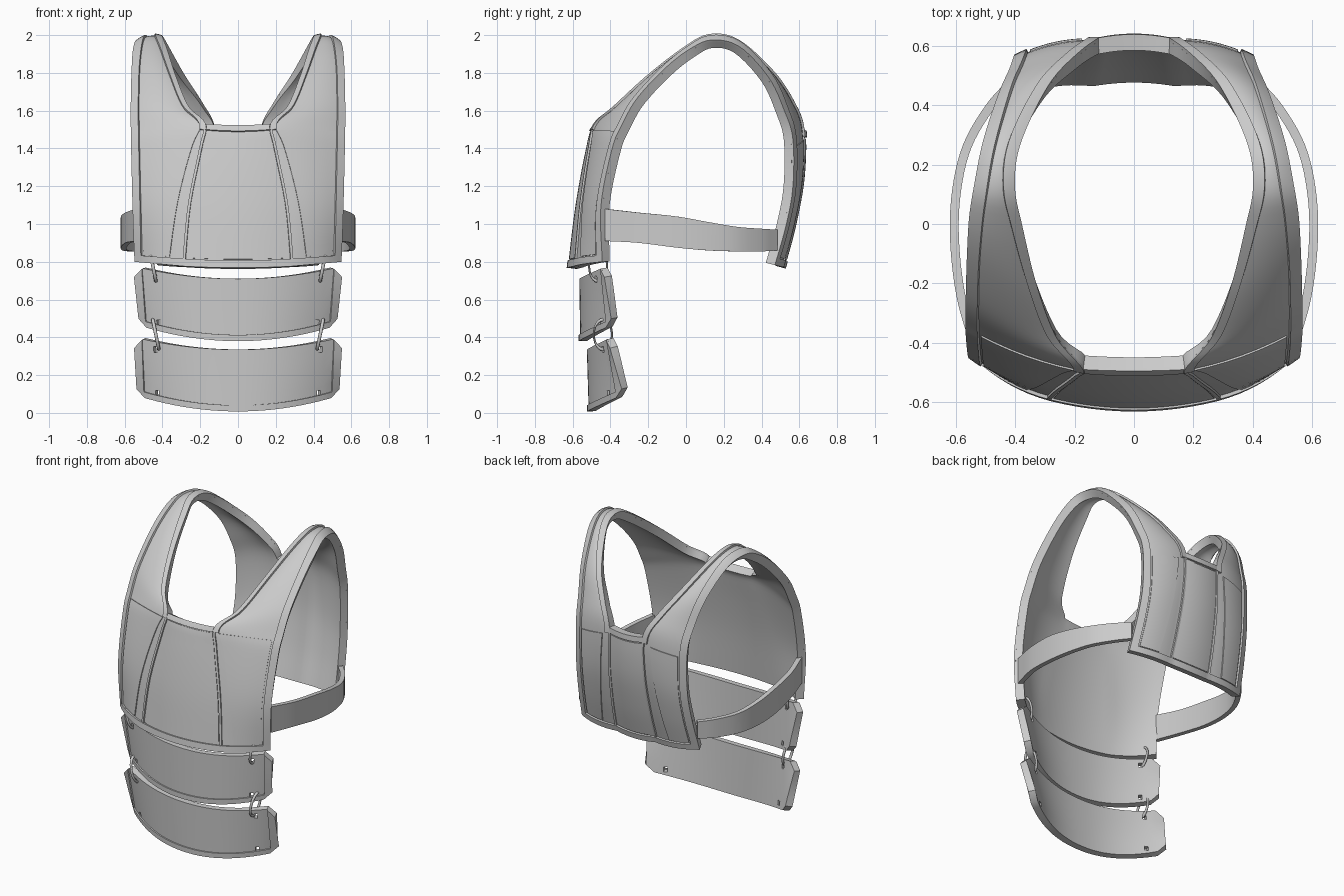
import bpy, bmesh, math
from mathutils import Vector as V

if "Cube" in bpy.data.objects:
    bpy.data.objects.remove(bpy.data.objects["Cube"])

# Vest stations: inner (neck side) and outer (armhole side) points,
# running from front hem over the shoulder to back hem
INNER = [(.28, -.585, .775), (.25, -.555, 1.1), (.19, -.51, 1.4), (.17, -.48, 1.525), (.26, -.38, 1.61),
         (.33, -.2, 1.77), (.38, 0, 1.92), (.405, .13, 1.985), (.385, .27, 1.955), (.29, .46, 1.79),
         (.19, .565, 1.64), (.12, .615, 1.5), (.12, .61, 1.25), (.13, .565, 1.0), (.14, .505, .775)]
OUTER = [(.54, -.435, .80), (.552, -.44, 1.1), (.56, -.38, 1.4), (.562, -.33, 1.52), (.562, -.25, 1.66),
         (.558, -.1, 1.82), (.55, .03, 1.92), (.53, .14, 1.965), (.50, .28, 1.93), (.45, .43, 1.77),
         (.415, .51, 1.6), (.40, .555, 1.45), (.40, .555, 1.2), (.41, .52, 1.0), (.425, .46, .785)]
# Side belt: x, y, bottom z, top z
BELT = [(.545, -.43, .91, 1.08), (.597, -.25, .90, 1.06), (.62, -.05, .875, 1.04), (.612, .12, .86, 1.01),
        (.575, .27, .855, .985), (.50, .40, .855, .975), (.425, .485, .86, .97)]


def spline(pts, s):
    """Smooth interpolation through points, one unit of s per point."""
    n = len(pts) - 1
    s = min(max(s, 0), n)
    i = min(int(s), n - 1)
    t = s - i
    p = [V(pts[min(max(k, 0), n)]) for k in (i - 1, i, i + 1, i + 2)]
    if i == 0:
        p[0] = 2 * p[1] - p[2]
    if i == n - 1:
        p[3] = 2 * p[2] - p[1]
    return .5 * (2 * p[1] + (p[2] - p[0]) * t + (2 * p[0] - 5 * p[1] + 4 * p[2] - p[3]) * t * t
                 + (3 * p[1] - p[0] - 3 * p[2] + p[3]) * t ** 3)


def width(s):
    return (spline(OUTER, s) - spline(INNER, s)).length


def vest(s, u):
    """Vest surface: u -1..0 is the centre panel, 0..1 the side panel and strap."""
    a, b = spline(INNER, s), spline(OUTER, s)
    if u < 0:
        w = 1 + u
        c = -.035 + .01 * s if s < 7 else .012
        return V((a.x * w, a.y + c * (1 - w * w), a.z - .008 * (1 - w * w)))
    mid = lambda q: spline(INNER, q) + spline(OUTER, q)
    n = (b - a).cross(mid(s + .1) - mid(s - .1)).normalized()
    m = (a + b) / 2
    if n.dot(V((m.x, m.y, max(0, m.z - 1.3)))) < 0:
        n = -n
    return a.lerp(b, u) + n * .08 * u * (1 - u)


def grid(bm, f, ss, us, mirror=True):
    """Quad grid of f(s, t), t spread between the limits us(s)."""
    for sx in ((1, -1) if mirror else (1,)):
        rows = []
        for s in ss:
            rows.append([bm.verts.new((sx * p.x, p.y, p.z)) for p in (f(s, u) for u in us(s))])
        for r, q in zip(rows, rows[1:]):
            for k in range(len(r) - 1):
                bm.faces.new((r[k], r[k + 1], q[k + 1], q[k]))


def lin(a, b, n):
    return [a + (b - a) * i / n for i in range(n + 1)]


def finish(ob, angle=35):
    bpy.ops.object.select_all(action='DESELECT')
    ob.select_set(True)
    bpy.context.view_layer.objects.active = ob
    bpy.ops.object.convert(target='MESH')
    bpy.ops.object.shade_smooth_by_angle(angle=math.radians(angle))


def shell(name, bm, thick, offset, zc=1.3, cutters=()):
    """Weld, turn faces outward, thicken and shade."""
    bmesh.ops.remove_doubles(bm, verts=bm.verts, dist=1e-4)
    bm.normal_update()
    for f in bm.faces:
        c = f.calc_center_median()
        if f.normal.dot(V((c.x, c.y, max(0, c.z - zc)))) < 0:
            f.normal_flip()
    me = bpy.data.meshes.new(name)
    bm.to_mesh(me)
    bm.free()
    ob = bpy.data.objects.new(name, me)
    bpy.context.collection.objects.link(ob)
    m = ob.modifiers.new('thick', 'SOLIDIFY')
    m.thickness, m.offset = thick, offset
    for c in cutters:
        b = ob.modifiers.new('hole', 'BOOLEAN')
        b.operation, b.object, b.solver = 'DIFFERENCE', c, 'EXACT'
    finish(ob)
    for c in cutters:
        bpy.data.objects.remove(c)
    return ob


# Main body: continuous front, shoulder straps and back
bm = bmesh.new()
grid(bm, vest, lin(0, 14, 70), lambda s: lin(0, 1, 8))
for a, b in ((0, 3), (11, 14)):
    grid(bm, vest, lin(a, b, 15), lambda s: lin(-1, 0, 6))
shell('vest_body', bm, .042, -1)

# Raised rims along neck, armholes and hems
bm = bmesh.new()
grid(bm, vest, lin(2.7, 11.16, 50), lambda s: lin(0, .035 / width(s), 2))
grid(bm, vest, lin(.12, 13.83, 70), lambda s: lin(1 - .045 / width(s), 1, 2))
for a, b in ((2.7, 3), (11, 11.16)):
    grid(bm, vest, lin(a, b, 2), lambda s: lin(-1, 0, 6))
for a, b in ((0, .12), (13.83, 14)):
    grid(bm, vest, lin(a, b, 2), lambda s: lin(-1, 0, 6) + lin(0, 1, 8)[1:])
shell('vest_rims', bm, .012, 1)

# Thin raised panels leaving seam lines between them
bm = bmesh.new()
for a, b in ((.14, 2.66), (11.2, 13.8)):
    grid(bm, vest, lin(a, b, 14), lambda s: lin(-1, -.02, 6))
    lo = (lambda s: .3 - .08 * s) if a < 7 else (lambda s: .2 + .06 * (s - 11.2))
    grid(bm, vest, lin(a, b, 14), lambda s: lin(lo(s), 1 - .055 / width(s), 6))
shell('seam_panels', bm, .006, 1)

# Narrow ribs beside the centre panels
bm = bmesh.new()
for a, b in ((.12, 2.7), (11.16, 13.83)):
    grid(bm, vest, lin(a, b, 14), lambda s: lin(0, .014 / width(s), 1))
shell('seam_ribs', bm, .01, 1)

# Belts under the arms
bm = bmesh.new()
def belt(s, t):
    e = spline([p[:3] for p in BELT], s)
    top = spline([(p[3], 0, 0) for p in BELT], s).x
    return V((e.x, e.y, e.z + (top - e.z) * t))
grid(bm, belt, lin(0, 6, 30), lambda s: (0, 1))
shell('side_belts', bm, .03, -1, 5)


def belly(half, z_top, z_bot, yc, depth):
    """Curved lame with chamfered corners; u -1..1 across, v 0..1 upward."""
    def f(v, u):
        c = max(0, abs(u) - .92) / .08
        lo = z_bot + .085 * u * u - .004 + .035 * c
        hi = z_top + .065 * u * u - .055 * c
        x = u * (half[0] + (half[1] - half[0]) * v)
        y = yc[0] + (yc[1] - yc[0]) * v + (depth[0] + (depth[1] - depth[0]) * v) * abs(u) ** 2.2
        return V((x, y, lo + (hi - lo) * v))
    return f


# Two hanging belly plates with lacing holes and raised borders
PLATES = [('upper_belly_plate', belly((.522, .548), .71, .384, (-.56, -.565), (.17, .14))),
          ('lower_belly_plate', belly((.532, .548), .335, .012, (-.515, -.525), (.18, .13)))]
for name, f in PLATES:
    cutters = []
    for u in (-.8, .8):
        for v in (.13, .87):
            bpy.ops.mesh.primitive_cube_add(size=1, location=f(v, u), rotation=(0, 0, .5 * u))
            c = bpy.context.object
            c.name, c.hide_render, c.scale = 'hole_cutter', True, (.022, .16, .03)
            cutters.append(c)
    bm = bmesh.new()
    cols = [-1] + lin(-.92, .92, 24) + [1]
    grid(bm, f, lin(0, 1, 4), lambda v: cols, False)
    shell(name, bm, .036, -1, 5, cutters)
    bm = bmesh.new()
    grid(bm, f, (0, .1), lambda v: cols, False)
    grid(bm, f, lin(.1, 1, 4), lambda v: (.925, 1))
    shell(name + '_border', bm, .008, 1, 5)

# Wire links tying the plates together
for x, y, z in ((.45, -.465, .775), (.435, -.44, .415)):
    for sx in (-1, 1):
        bpy.ops.mesh.primitive_torus_add(location=(sx * x, y, z), major_radius=.08, minor_radius=.009,
                                         major_segments=24, minor_segments=8, rotation=(0, math.pi / 2 + sx * .2, 0))
        ob = bpy.context.object
        ob.name, ob.scale = 'wire_link', (1, .6, 1)
        finish(ob, 60)
